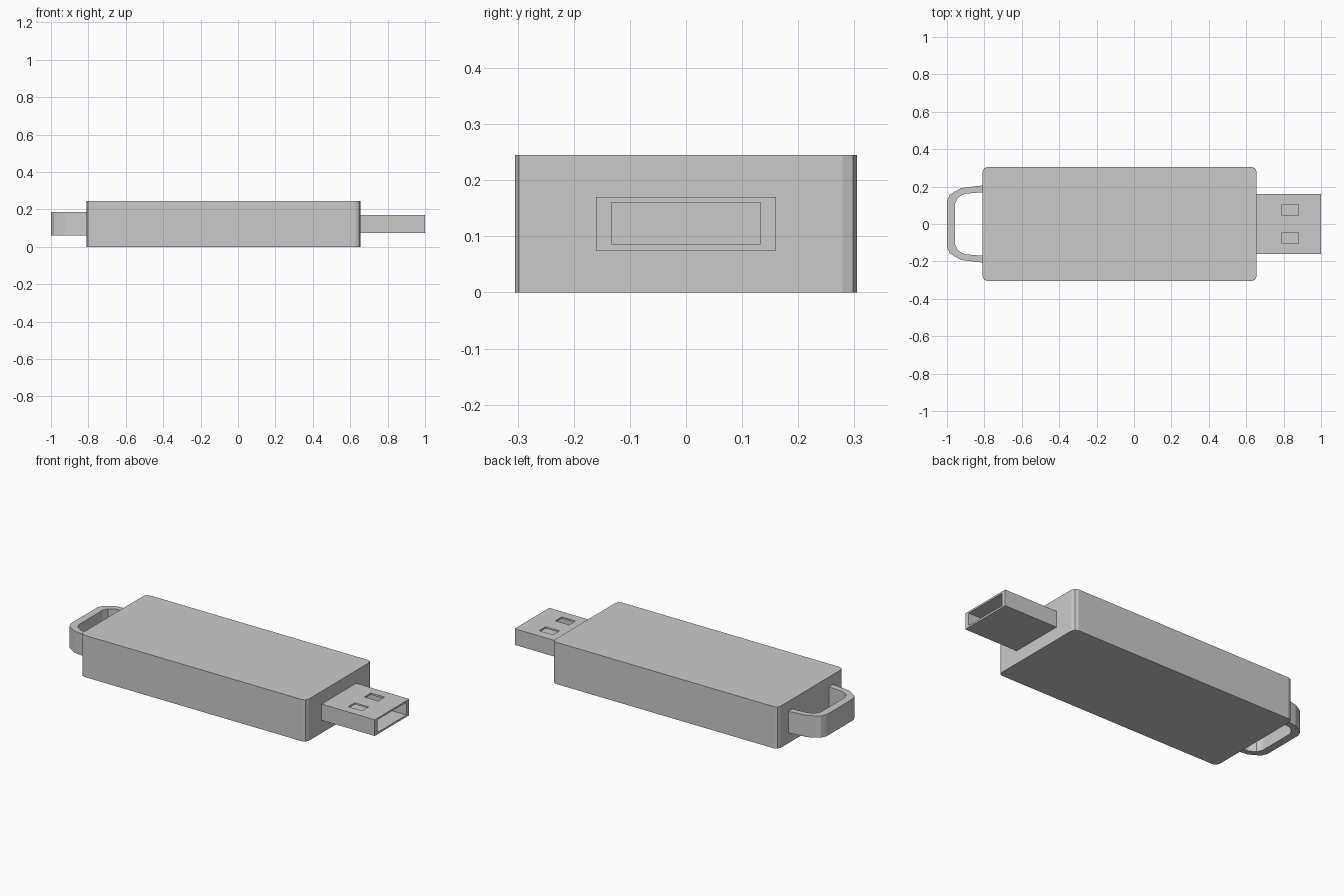
import bpy
import bmesh

cube = bpy.data.objects.get("Cube")
if cube:
    bpy.data.objects.remove(cube, do_unlink=True)

# One plain grey for every part
grey = bpy.data.materials.new("light_grey")
grey.use_nodes = True
COLOUR = (0.6, 0.6, 0.6, 1)
grey.diffuse_color = COLOUR
for node in grey.node_tree.nodes:
    if node.type == 'BSDF_PRINCIPLED':
        node.inputs["Base Color"].default_value = COLOUR


def finish(name, bm):
    bmesh.ops.recalc_face_normals(bm, faces=bm.faces)
    mesh = bpy.data.meshes.new(name)
    bm.to_mesh(mesh)
    bm.free()
    mesh.materials.append(grey)
    obj = bpy.data.objects.new(name, mesh)
    bpy.context.scene.collection.objects.link(obj)
    return obj


def box(name, xs, ys, zs, corner=0):
    """Box from its extents, optionally with rounded upright edges."""
    bm = bmesh.new()
    bmesh.ops.create_cube(bm, size=1)
    for v in bm.verts:
        v.co = [r[0] if c < 0 else r[1] for c, r in zip(v.co, (xs, ys, zs))]
    if corner:
        upright = [e for e in bm.edges
                   if abs(e.verts[0].co.z - e.verts[1].co.z) > 0.01]
        bmesh.ops.bevel(bm, geom=upright, offset=corner, segments=2,
                        profile=0.5, affect='EDGES')
    return finish(name, bm)


def cut(target, cutter):
    """Subtract the cutter, bake the result and remove the cutter."""
    mod = target.modifiers.new("cut", 'BOOLEAN')
    mod.operation = 'DIFFERENCE'
    mod.solver = 'EXACT'
    mod.object = cutter
    graph = bpy.context.evaluated_depsgraph_get()
    mesh = bpy.data.meshes.new_from_object(target.evaluated_get(graph))
    target.modifiers.clear()
    target.data = mesh
    bpy.data.objects.remove(cutter, do_unlink=True)


# Casing
box("casing", (-0.81, 0.655), (-0.305, 0.305), (0, 0.245), corner=0.026)

# Hollow plug with two windows in its top wall
plug = box("plug_shell", (0.655, 1.0), (-0.16, 0.16), (0.075, 0.17))
cut(plug, box("plug_cavity", (0.665, 1.1), (-0.133, 0.133), (0.086, 0.16)))
for y in (-0.075, 0.075):
    cut(plug, box("plug_window", (0.79, 0.88), (y - 0.03, y + 0.03), (0.12, 0.2)))

# Keyring loop: half outlines mirrored, bridged into a band and extruded up
outer = [(-0.80, 0.206), (-0.83, 0.204), (-0.925, 0.192), (-0.985, 0.157), (-1.0, 0.125)]
inner = [(-0.80, 0.17), (-0.83, 0.168), (-0.905, 0.162), (-0.942, 0.141), (-0.956, 0.11)]
outer, inner = [h + [(x, -y) for x, y in reversed(h)] for h in (outer, inner)]
bm = bmesh.new()
rows = [[bm.verts.new((x, y, 0.06)) for x, y in line] for line in (outer, inner)]
for i in range(len(outer) - 1):
    bm.faces.new((rows[0][i], rows[0][i + 1], rows[1][i + 1], rows[1][i]))
raised = bmesh.ops.extrude_face_region(bm, geom=bm.faces[:])
for item in raised["geom"]:
    if isinstance(item, bmesh.types.BMVert):
        item.co.z = 0.187
finish("keyring_loop", bm)
